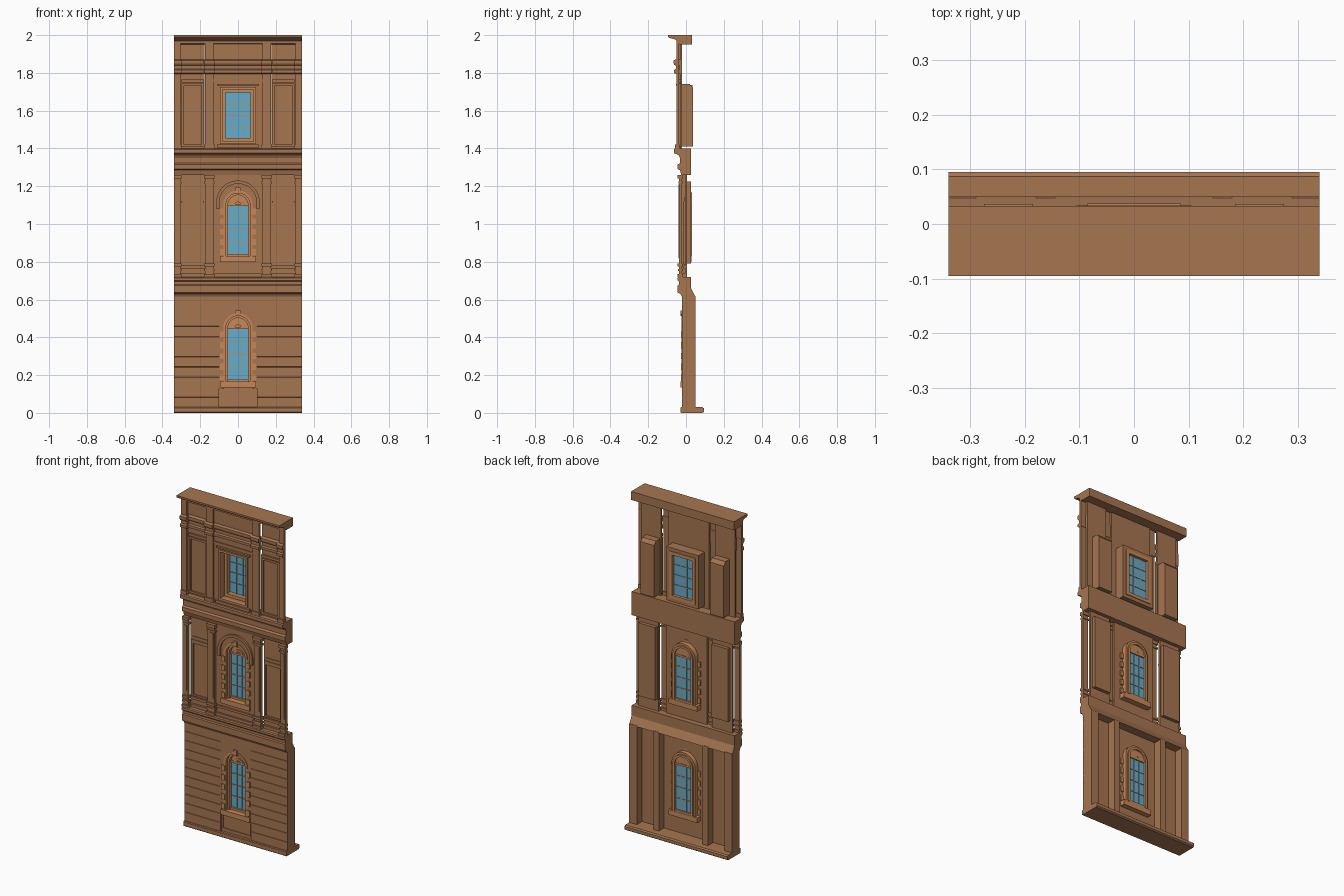
import bpy, bmesh
from math import cos, sin, pi

old = bpy.data.objects.get("Cube")
if old:
    bpy.data.objects.remove(old, do_unlink=True)


def material(name, rgb):
    m = bpy.data.materials.new(name)
    m.use_nodes = True
    m.diffuse_color = (*rgb, 1)
    node = next(n for n in m.node_tree.nodes if n.type == 'BSDF_PRINCIPLED')
    node.inputs["Base Color"].default_value = (*rgb, 1)
    return m


STONE = material("brown stone", (0.38, 0.18, 0.083))
TRIM = material("light trim", (0.56, 0.25, 0.1))
GLASS = material("blue glass", (0.12, 0.42, 0.62))
HALF = 0.34


def finish(name, bm, mat):
    bmesh.ops.recalc_face_normals(bm, faces=bm.faces)
    me = bpy.data.meshes.new(name)
    bm.to_mesh(me)
    bm.free()
    me.materials.append(mat)
    ob = bpy.data.objects.new(name, me)
    bpy.context.collection.objects.link(ob)
    return ob


def loft(bm, loops):
    """Join equal point loops into a closed solid."""
    rows = [[bm.verts.new(p) for p in loop] for loop in loops]
    n = len(rows[0])
    for a, b in zip(rows, rows[1:]):
        for i in range(n):
            j = (i + 1) % n
            bm.faces.new((a[i], a[j], b[j], b[i]))
    bm.faces.new(rows[0])
    bm.faces.new(rows[-1][::-1])


def boxes(name, items, mat=STONE):
    bm = bmesh.new()
    for x0, x1, y0, y1, z0, z1 in items:
        loft(bm, [[(x, y0, z0), (x, y1, z0), (x, y1, z1), (x, y0, z1)] for x in (x0, x1)])
    return finish(name, bm, mat)


def both(*items):
    """Boxes plus their mirror images."""
    return [b for x0, x1, *r in items for b in ((x0, x1, *r), (-x1, -x0, *r))]


def border(x0, x1, z0, z1, t, y0, y1):
    return [(x0, x0 + t, y0, y1, z0, z1), (x1 - t, x1, y0, y1, z0, z1),
            (x0 + t, x1 - t, y0, y1, z0, z0 + t), (x0 + t, x1 - t, y0, y1, z1 - t, z1)]


def extrude(name, profile, spans=((-HALF, HALF),), mat=STONE):
    """Sweep a (y, z) profile along x."""
    bm = bmesh.new()
    for x0, x1 in spans:
        loft(bm, [[(x, y, z) for y, z in profile] for x in (x0, x1)])
    return finish(name, bm, mat)


ANGLES = [pi * i / 24 for i in range(25)]


def arch_path(r, z0, spring):
    return [(r, z0)] + [(r * cos(a), spring + r * sin(a)) for a in ANGLES] + [(-r, z0)]


def block_path(w, z0, spring, top):
    """Rectangular outline with the same point count as an arch."""
    pts = [(w, z0)]
    for a in ANGLES:
        m = max(abs(cos(a)), sin(a))
        pts.append((w * cos(a) / m, spring + (top - spring) * sin(a) / m))
    return pts + [(-w, z0)]


def ring(name, inner, outer, y0, y1, mat):
    bm = bmesh.new()
    loft(bm, [[(a[0], y0, a[1]), (b[0], y0, b[1]), (b[0], y1, b[1]), (a[0], y1, a[1])]
              for a, b in zip(inner, outer)])
    return finish(name, bm, mat)


def muntins(name, w, z0, z1, y):
    bars = [(-w / 3 - .002, -w / 3 + .002, y - .004, y + .006, z0, z1),
            (w / 3 - .002, w / 3 + .002, y - .004, y + .006, z0, z1)]
    for i in range(1, 4):
        z = z0 + (z1 - z0) * i / 4
        bars.append((-w, w, y - .004, y + .006, z - .002, z + .002))
    boxes(name + "_muntins", bars, TRIM)
    boxes(name + "_glass", [(-w, w, y, y + .003, z0, z1)], GLASS)


def arched_window(name, sill, spring, wall_y):
    z0 = sill + .012
    muntins(name, .053, z0, spring - .004, .016)
    path = lambda r: arch_path(r, sill, spring)
    ring(name + "_casing", path(.053), path(.066), wall_y + .012, .033, TRIM)
    ring(name + "_surround", path(.064), path(.078), wall_y - .004, .025, TRIM)
    # stone lunette over the transom, stepped with arcs
    for i, r in enumerate((.054, .042, .03)):
        inner = [(0, spring)] * 25
        outer = arch_path(r, sill, spring)[1:-1]
        ring(f"{name}_lunette_{i}", [(p[0] * .55, spring + (p[1] - spring) * .55) for p in outer],
             outer, .012 - .004 * i, .024, TRIM)
    boxes(name + "_lunette_back", [(-.035, .035, .015, .022, spring, spring + .035)], TRIM)
    boxes(name + "_transom", [(-.054, .054, .006, .026, spring - .005, spring + .006)], TRIM)
    boxes(name + "_sill", [(-.095, .095, wall_y - .008, .03, sill - .03, sill),
                           (-.054, .054, .005, .028, sill, z0)], TRIM)
    step = (spring - sill) / 5
    boxes(name + "_quoins", both(*[(.07, .095, wall_y - .007, .005, sill + step * (i + .1),
                                    sill + step * (i + .68)) for i in range(5)]), TRIM)
    boxes(name + "_keystone", [(-.012, .012, wall_y - .009, .0, spring + .062, spring + .092)], TRIM)


# ---------- ground floor ----------
extrude("base_plinth", [(-.03, .004), (-.026, 0), (.087, 0), (.095, .006), (.095, .024),
                        (.087, .03), (-.026, .03), (-.03, .026)])
course = .59 / 11
front = []
for i in range(11):
    z = .03 + course * i
    front += [(-.02, z), (-.02, z + course - .003), (-.0175, z + course - .002), (-.0175, z + course - .001)]
extrude("rusticated_wall", front + [(0, .62), (0, .03)], ((.1, HALF), (-HALF, -.1)))
ring("ground_window_bay", arch_path(.074, .13, .45), block_path(.1, .13, .45, .62), -.02, 0, STONE)
boxes("ground_apron", [(-.1, .1, -.012, 0, .03, .145)] + border(-.095, .095, .045, .14, .008, -.017, -.01))
boxes("ground_rear_piers", both((.29, HALF, -.001, .05, .03, .62), (.145, .18, -.001, .05, .03, .62)))
arched_window("ground_window", .165, .45, -.02)

# ---------- lower entablature ----------
extrude("lower_entablature", [(-.022, .615), (-.03, .63), (-.044, .637), (-.044, .675), (-.038, .68),
                              (-.038, .695), (-.046, .702), (-.046, .715), (-.04, .72), (.027, .72),
                              (.027, .66), (.05, .615)])

# ---------- middle floor ----------
OUTER, INNER = (.305, HALF), (.13, .175)
pilasters = ((OUTER), (INNER))
boxes("middle_pilasters", both(*[(a, b, -.036, -.02, .72, 1.26) for a, b in pilasters],
                               *[(a + .008, b - .008, -.039, -.03, .82, 1.21) for a, b in pilasters]))
for z0, z1, out in ((.72, .735, .01), (.75, .762, .006), (.775, .79, .008), (1.215, 1.225, .004), (1.24, 1.26, .008)):
    boxes("middle_pilaster_band", both(*[(a - .006, min(b + .006, HALF), -.036 - out, -.015, z0, z1)
                                         for a, b in pilasters]))
ring("middle_window_bay", arch_path(.074, .80, 1.10), block_path(.135, .80, 1.10, 1.26), -.02, -.004, STONE)
boxes("middle_apron", [(-.135, .135, -.02, -.004, .72, .80), (-.135, .135, -.03, -.01, .72, .738),
                       (-.135, .135, -.027, -.01, .768, .782)])
ring("middle_hood", arch_path(.098, 1.08, 1.115), arch_path(.115, 1.08, 1.115), -.03, -.01, STONE)
arched_window("middle_window", .83, 1.10, -.02)
boxes("middle_side_walls", both((.176, .31, -.006, .006, .72, 1.26), (.185, .295, -.004, .026, .79, 1.225),
                                (.176, .305, -.018, 0, .72, .738), (.176, .305, -.014, 0, .765, .78),
                                (.18, .30, -.014, 0, 1.11, 1.122), (.185, .295, -.01, 0, 1.122, 1.14)))
boxes("middle_side_panels", both(*border(.182, .298, .785, 1.11, .01, -.013, -.003)))

# ---------- middle entablature ----------
extrude("middle_entablature", [(-.025, 1.26), (-.032, 1.285), (-.044, 1.29), (-.044, 1.315), (-.032, 1.322),
                               (-.032, 1.35), (-.038, 1.362), (-.05, 1.37), (-.064, 1.375), (-.064, 1.395),
                               (-.058, 1.40), (.027, 1.40), (.027, 1.26)])

# ---------- upper floor ----------
boxes("upper_pilasters", both(*[(a, b, -.05, -.038, 1.40, 1.955) for a, b in pilasters],
                              *[(a - .005, min(b + .005, HALF), -.057, -.034, 1.40, 1.422) for a, b in pilasters]))


def cornice_profile(f, b):
    return [(f + .012, 1.795), (f + .002, 1.80), (f + .002, 1.815), (f + .012, 1.82), (f + .012, 1.838),
            (f + .004, 1.842), (f, 1.852), (f, 1.866), (f + .012, 1.872), (b, 1.872), (b, 1.795)]


def mirrored_spans(*spans):
    return [s for a, b in spans for s in ((a, b), (-b, -a))]


extrude("pilaster_cornice", cornice_profile(-.066, -.036), mirrored_spans((.298, HALF), (.124, .181)))
extrude("centre_cornice", cornice_profile(-.054, -.026), ((-.13, .13),))
extrude("side_cornice", cornice_profile(-.046, -.02), mirrored_spans((.182, .31)))
boxes("upper_window_bay", both((.088, .135, -.04, -.026, 1.40, 1.955)) +
      [(-.088, .088, -.04, -.026, 1.40, 1.435), (-.088, .088, -.04, -.026, 1.715, 1.955)])
boxes("upper_side_walls", both((.178, .31, -.029, -.02, 1.40, 1.955), (.185, .275, -.025, .037, 1.41, 1.72),
                               (.18, .30, -.04, -.025, 1.75, 1.765)))
extrude("side_box_caps", [(-.025, 1.72), (.037, 1.72), (.02, 1.74), (-.025, 1.74)], mirrored_spans((.185, .275)))
boxes("upper_side_panels", both(*border(.18, .298, 1.41, 1.745, .012, -.038, -.027)))
boxes("upper_window_reveal", border(-.105, .105, 1.415, 1.735, .022, -.03, .034))
boxes("upper_window_surround", border(-.095, .095, 1.425, 1.725, .012, -.05, -.03), TRIM)
boxes("upper_window_casing", border(-.085, .085, 1.435, 1.715, .02, -.01, .038), TRIM)
boxes("upper_window_head", [(-.11, .11, -.052, -.03, 1.732, 1.742), (-.13, .13, -.046, -.03, 1.755, 1.765),
                            (-.11, .11, -.055, -.03, 1.405, 1.422)])
muntins("upper_window", .066, 1.455, 1.695, .018)

# ---------- top cornice ----------
extrude("top_cornice", [(-.028, 1.95), (-.05, 1.955), (-.05, 1.97), (-.06, 1.978), (-.09, 1.985),
                        (-.095, 1.99), (-.095, 2.0), (.033, 2.0), (.033, 1.95)])
